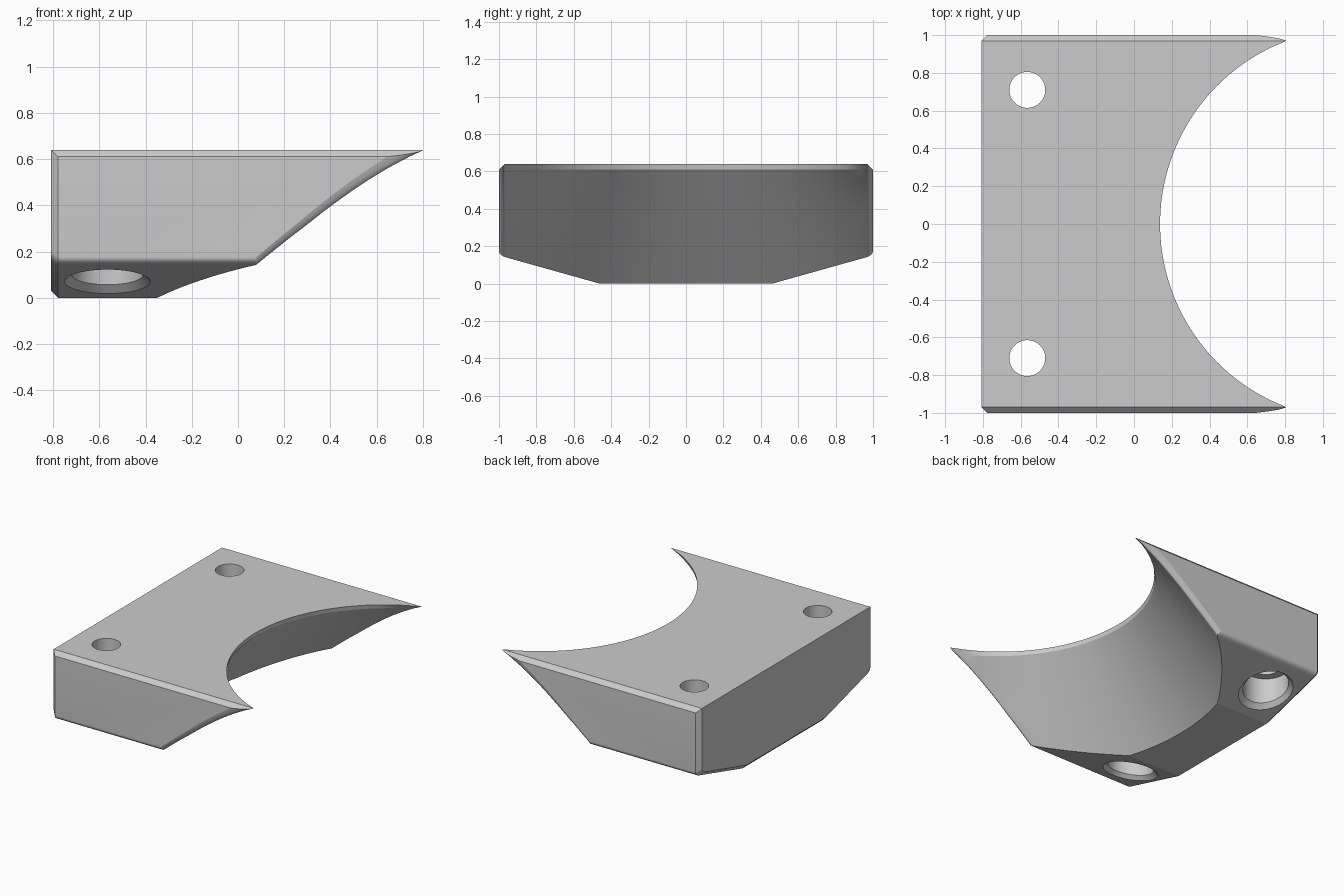
import bpy, bmesh, math

cube = bpy.data.objects.get("Cube")
if cube:
    bpy.data.objects.remove(cube, do_unlink=True)

SLOPE = 0.28          # rise of the slanted underside
CENTRE_X = 1.175      # axis of the conical cut-out


def loft(name, rings):
    """Closed solid through a list of equally sized point rings."""
    bm = bmesh.new()
    loops = [[bm.verts.new(p) for p in ring] for ring in rings]
    n = len(loops[0])
    for a, b in zip(loops, loops[1:]):
        for i in range(n):
            j = (i + 1) % n
            bm.faces.new((a[i], a[j], b[j], b[i]))
    bm.faces.new(loops[0][::-1])
    bm.faces.new(loops[-1])
    bmesh.ops.remove_doubles(bm, verts=bm.verts[:], dist=1e-5)
    if bm.calc_volume(signed=True) < 0:
        bmesh.ops.reverse_faces(bm, faces=bm.faces[:])
    mesh = bpy.data.meshes.new(name)
    bm.to_mesh(mesh)
    bm.free()
    obj = bpy.data.objects.new(name, mesh)
    bpy.context.collection.objects.link(obj)
    return obj


def mirrored(half):
    return half + [(-y, z) for y, z in reversed(half)]


# Block: cross-section with top chamfers and rounded lower corners
half = [(0.97, 0.64), (1.0, 0.61)]
inset = [(0.97, 0.64), (0.97, 0.64)]
p0, p1, p2 = (1.0, 0.178), (1.0, 0.151), (0.96, 0.14)
for i in range(9):
    t = i / 8
    y, z = ((1 - t) ** 2 * a + 2 * t * (1 - t) * b + t * t * c
            for a, b, c in zip(p0, p1, p2))
    half.append((y, z))
    inset.append((y - 0.03, z + 0.023))
half.append((0.46, 0.0))
inset.append((0.455, 0.03))
full, small = mirrored(half), mirrored(inset)
block = loft("mounting_block", [
    [(-0.808, y, z) for y, z in small],
    [(-0.778, y, z) for y, z in full],
    [(0.95, y, z) for y, z in full],
])


# Conical cut-out with an upright lip that fades out towards the tips,
# and softly rounded edges where it meets the side walls
def radius(y, z):
    if z > 0.62:
        return 1.037
    fade = 0.02 * (y / 0.965) ** 12 * max(0, 1 - (0.61 - z) / 0.3)
    return 1.042 + 0.9 * (0.61 - z) + fade


def wall_x(y, z):
    yc = min(abs(y), 0.965)
    depth = math.sqrt(radius(yc, z) ** 2 - yc * yc)
    over = abs(y) - yc
    steep = yc / depth
    return CENTRE_X - depth + steep * (over - 61 * over * over)


levels = [-0.08 + 0.69 * i / 14 for i in range(15)] + [0.64, 0.75]
edge = [0.965 + 0.0045 * i for i in range(1, 15)]
ys = [-y for y in reversed(edge)]
ys += [-0.965 + 1.93 * i / 56 for i in range(57)] + edge
cone_cutter = loft("cone_cutter", [
    [(wall_x(y, z), y, z) for z in levels] + [(2, y, 0.75), (2, y, -0.08)]
    for y in ys
])


# Screw holes: chamfered mouth, wide bore from below, narrow hole to the top
def screw_hole(name, side):
    def ring(r, z, slanted=False):
        pts = []
        for i in range(64):
            a = math.tau * i / 64
            dy = r * math.sin(a)
            rise = 0.07 + SLOPE * dy * side if slanted else 0
            pts.append((-0.565 + r * math.cos(a), 0.71 * side + dy, z + rise))
        return pts
    return loft(name, [
        ring(0.235, -0.05, True), ring(0.155, 0.03, True),
        ring(0.155, 0.25), ring(0.095, 0.25), ring(0.095, 0.8)])


cutters = [cone_cutter, screw_hole("front_hole_cutter", -1),
           screw_hole("back_hole_cutter", 1)]
bpy.ops.object.select_all(action='DESELECT')
bpy.context.view_layer.objects.active = block
block.select_set(True)
for cutter in cutters:
    cutter.hide_render = True
    mod = block.modifiers.new("cut", 'BOOLEAN')
    mod.operation = 'DIFFERENCE'
    mod.solver = 'EXACT'
    mod.object = cutter
    bpy.ops.object.modifier_apply(modifier=mod.name)
    bpy.data.objects.remove(cutter, do_unlink=True)

# Plain grey finish
grey = bpy.data.materials.new("plain_grey")
grey.use_nodes = True
colour = (0.6, 0.6, 0.6, 1)
grey.diffuse_color = colour
grey.node_tree.nodes["Principled BSDF"].inputs["Base Color"].default_value = colour
block.data.materials.clear()
block.data.materials.append(grey)
bpy.ops.object.shade_smooth_by_angle(angle=math.radians(15))
